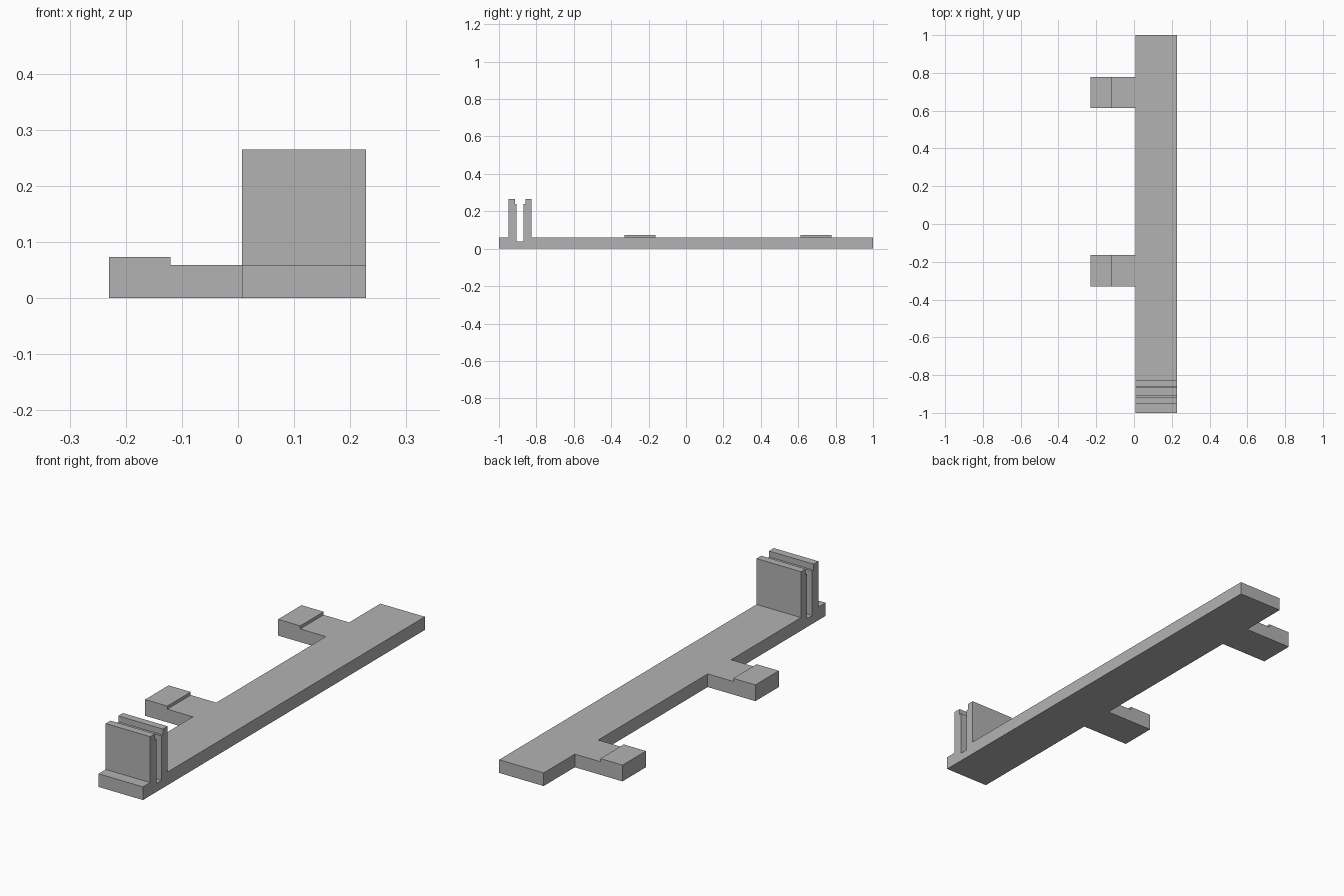
import bpy
import bmesh
from mathutils import Vector

cube = bpy.data.objects.get("Cube")
if cube:
    bpy.data.objects.remove(cube, do_unlink=True)

grey = bpy.data.materials.new("plain_grey")
grey.use_nodes = True
colour = (0.45, 0.45, 0.45, 1)
grey.diffuse_color = colour
grey.node_tree.nodes["Principled BSDF"].inputs["Base Color"].default_value = colour


def extrude_profile(name, points, to_3d, offset):
    """Extrude a closed outline, placed in space by to_3d, along offset."""
    bm = bmesh.new()
    face = bm.faces.new([bm.verts.new(to_3d(a, b)) for a, b in points])
    result = bmesh.ops.extrude_face_region(bm, geom=[face])
    moved = [g for g in result["geom"] if isinstance(g, bmesh.types.BMVert)]
    bmesh.ops.translate(bm, verts=moved, vec=Vector(offset))
    bmesh.ops.recalc_face_normals(bm, faces=bm.faces)
    mesh = bpy.data.meshes.new(name)
    bm.to_mesh(mesh)
    bm.free()
    mesh.materials.append(grey)
    obj = bpy.data.objects.new(name, mesh)
    bpy.context.collection.objects.link(obj)
    return obj


LEFT, RIGHT, EDGE = 0.228, 0.007, -0.23
DECK, SLOT, LEDGE, TOP = 0.059, 0.038, 0.238, 0.265

# Long bar with two upright plates and the slot between them, as a y-z outline
bar_outline = [
    (-1, 0), (1, 0), (1, DECK),
    (-0.826, DECK), (-0.826, TOP), (-0.859, TOP), (-0.859, LEDGE), (-0.869, LEDGE),
    (-0.869, SLOT), (-0.905, SLOT),
    (-0.905, LEDGE), (-0.915, LEDGE), (-0.915, TOP), (-0.949, TOP), (-0.949, DECK),
    (-1, DECK),
]
extrude_profile("bar_with_clip", bar_outline,
                lambda y, z: (RIGHT, y, z), (LEFT - RIGHT, 0, 0))

# Two side tabs with a raised outer pad, as an x-z outline
tab_outline = [(EDGE, 0), (RIGHT, 0), (RIGHT, DECK),
               (-0.12, DECK), (-0.12, 0.073), (EDGE, 0.073)]
for name, start in (("front_tab", -0.33), ("back_tab", 0.613)):
    extrude_profile(name, tab_outline,
                    lambda x, z: (x, start, z), (0, 0.166, 0))
